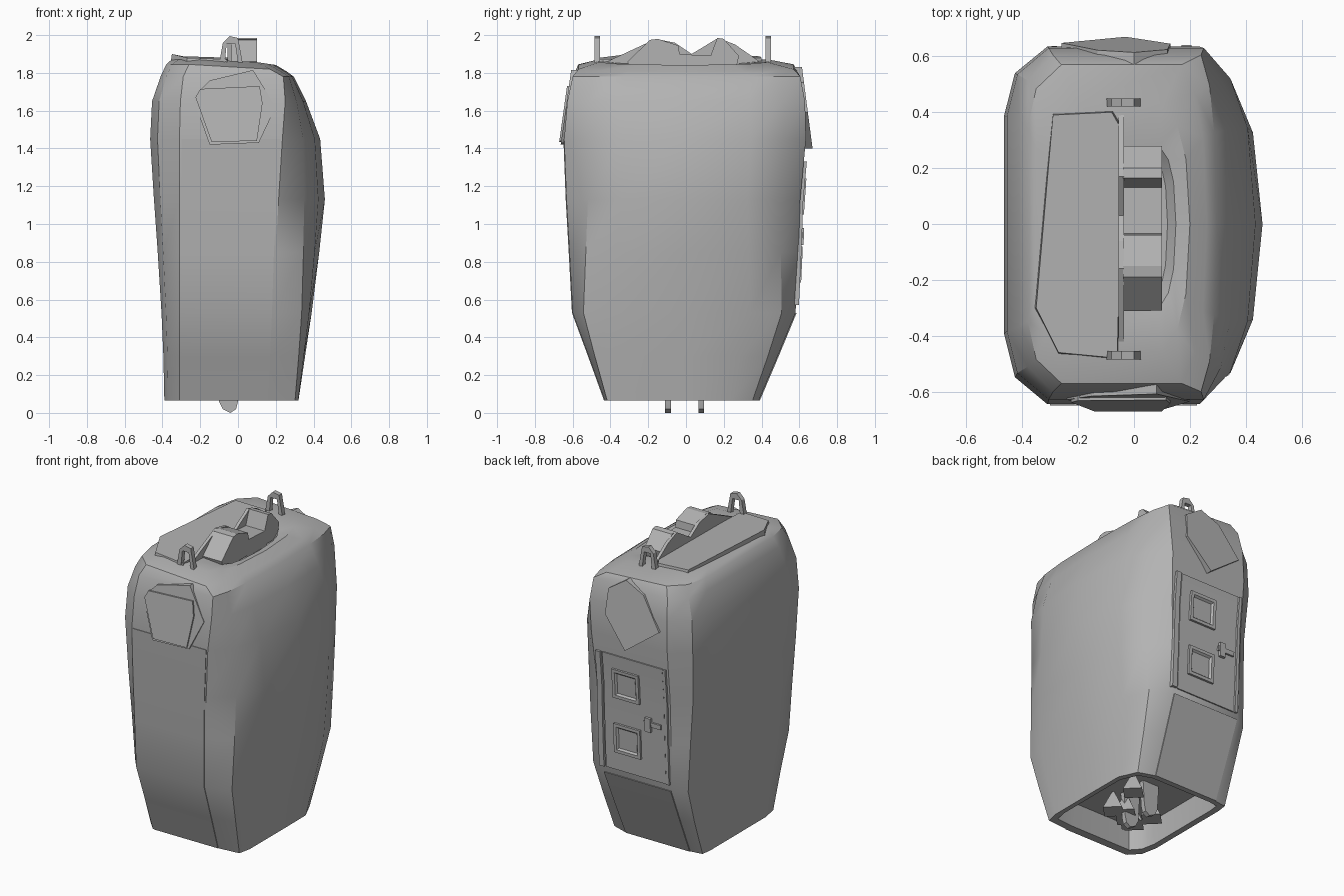
import bpy, bmesh, math, random

cube = bpy.data.objects.get("Cube")
if cube:
    bpy.data.objects.remove(cube, do_unlink=True)

grey = bpy.data.materials.new("plain_grey")
grey.use_nodes = True
COLOUR = (0.45, 0.45, 0.45, 1)
grey.diffuse_color = COLOUR
grey.node_tree.nodes["Principled BSDF"].inputs["Base Color"].default_value = COLOUR


def finish(name, bm, smooth_angle=20):
    bmesh.ops.recalc_face_normals(bm, faces=bm.faces)
    mesh = bpy.data.meshes.new(name)
    bm.to_mesh(mesh)
    bm.free()
    mesh.materials.append(grey)
    ob = bpy.data.objects.new(name, mesh)
    bpy.context.collection.objects.link(ob)
    bpy.ops.object.select_all(action='DESELECT')
    ob.select_set(True)
    bpy.context.view_layer.objects.active = ob
    bpy.ops.object.shade_smooth_by_angle(angle=math.radians(smooth_angle))


def loft(name, rings, smooth_angle=20):
    """Skin closed rings of equal length and cap both ends."""
    bm = bmesh.new()
    loops = [[bm.verts.new(p) for p in ring] for ring in rings]
    n = len(loops[0])
    for a, b in zip(loops, loops[1:]):
        for i in range(n):
            j = (i + 1) % n
            bm.faces.new((a[i], a[j], b[j], b[i]))
    bm.faces.new(loops[0])
    bm.faces.new(loops[-1])
    finish(name, bm, smooth_angle)


def plate(name, outline, y_at, thick):
    """Outline in x and z, its face lying at y_at(z)."""
    loft(name, [[(x, y_at(z), z) for x, z in outline],
                [(x, y_at(z) + thick, z) for x, z in outline]])


def block(name, profile, x0, x1):
    """Side profile in y and z, extruded along x."""
    loft(name, [[(x, y, z) for y, z in profile] for x in (x0, x1)])


# Body levels: z, left x, right x, strip left, strip right, front y, back y
LEVELS = [
    (0.065, -.39, .32, -.31, .17, -.43, .385),
    (0.30, -.395, .355, -.31, .18, -.515, .485),
    (0.53, -.405, .39, -.31, .19, -.60, .58),
    (0.85, -.425, .43, -.31, .20, -.617, .595),
    (1.13, -.445, .46, -.31, .215, -.633, .605),
    (1.45, -.465, .435, -.31, .235, -.645, .635),
    (1.65, -.455, .36, -.305, .25, -.628, .63),
    (1.78, -.41, .295, -.29, .24, -.60, .605),
    (1.845, -.38, .26, -.26, .17, -.57, .57),
]
RIM = (1.872, -.35, .2, -.2, .1, -.46, .43)
OPENING = (1.85, -.06, .15, -.04, .09, -.3, .28)
WELL = (1.79, -.05, .12, -.03, .07, -.27, .25)
BASE_RIM = (0.065, -.35, .29, -.28, .15, -.38, .355)
BASE_WELL = (0.22, -.34, .28, -.27, .15, -.37, .34)


def ring(level):
    z, xl, xr, pl, pr, yf, yb = level
    square = max(0, 1 - z / 1.13)  # corners grow squarer towards the base

    def corner(x0, x1, y, top, base):
        pts = [[a + square * (b - a) for a, b in zip(p, q)] for p, q in zip(top, base)]
        return [(x0 + f * (x1 - x0), g * y) for f, g in pts]

    right_cut, left_cut = [(.55, .82), (.86, .54)], [(.75, .85), (1, .61)]
    sharp = [(.9, .98), (1, .8)]
    pts = [(pl, yf), (pr, yf)]
    pts += corner(pr, xr, yf, right_cut, sharp)
    pts += [(xr, 0)]
    pts += corner(pr, xr, yb, right_cut, [(.65, .92), (1, .62)])[::-1]
    pts += [(pr, yb), (pl, yb)]
    pts += corner(pl, xl, yb, left_cut, sharp)
    pts += corner(pl, xl, yf, left_cut, left_cut)[::-1]
    tilt = .15 if z > 1.8 else 0  # the top falls away to one side
    return [(x, y, z - tilt * max(0, x)) for x, y in pts]


def at(z):
    for a, b in zip(LEVELS, LEVELS[1:]):
        if z <= b[0]:
            t = (z - a[0]) / (b[0] - a[0])
            return [p + t * (q - p) for p, q in zip(a, b)]
    return LEVELS[-1]


# Body shell with open wells in the top and the base
loft("body", [ring(l) for l in [BASE_WELL, BASE_RIM] + LEVELS + [RIM, OPENING, WELL]], 32)

FRONT, BACK = 5, 6


def strip(name, heights, side, raised, x0=None, x1=None):
    """Raised panel that follows the front or back of the body."""
    out = -1 if side == FRONT else 1
    rings = []
    for z in heights:
        lv = at(z)
        a = lv[3] + .01 if x0 is None else x0
        b = lv[4] - .01 if x1 is None else x1
        y0, y1 = lv[side] + out * raised, lv[side] - out * .02
        rings.append([(a, y0, z), (b, y0, z), (b, y1, z), (a, y1, z)])
    loft(name, rings)


# Front and back strips
heights = [l[0] for l in LEVELS]
strip("front_strip", heights[:6], FRONT, .004)
strip("back_lower_strip", heights[:3], BACK, .006)

# Back service panel with side rails
panel_z = [.57, .85, 1.13, 1.33]
strip("service_panel", panel_z, BACK, .008, -.27, .16)
strip("panel_rail", panel_z, BACK, .016, .17, .205)
strip("panel_edge", panel_z, BACK, .014, -.295, -.275)


# Two framed windows on the panel
def window(name, x0, x1, z0, z1):
    def rect(inset, raised):
        return [(x, at(z)[BACK] + raised, z) for x, z in (
            (x0 + inset, z0 + inset), (x1 - inset, z0 + inset),
            (x1 - inset, z1 - inset), (x0 + inset, z1 - inset))]
    loft(name, [rect(0, 0), rect(0, .022), rect(.02, .022), rect(.03, .01)])


window("lower_window", -.10, .09, .69, .88)
window("upper_window", -.10, .09, 1.05, 1.24)

# Panel latch
strip("latch_arm", [.925, .955], BACK, .02, -.25, -.13)
strip("latch_knob", [.89, .98], BACK, .026, -.18, -.14)

# Angular cover plates near the top, front and back
plate("front_cover_rim", [(-.24, 1.67), (-.15, 1.76), (.08, 1.815), (.2, 1.62), (.11, 1.43), (-.15, 1.42)],
      lambda z: -.662 + (z - 1.43) * .14, .05)
plate("front_cover", [(-.225, 1.67), (-.2, 1.715), (.115, 1.73), (.13, 1.64), (.1, 1.44), (-.14, 1.435)],
      lambda z: -.672 + (z - 1.43) * .14, .03)
plate("back_cover", [(-.03, 1.4), (.13, 1.59), (.12, 1.75), (0, 1.83), (-.13, 1.77), (-.26, 1.57)],
      lambda z: .67 - (z - 1.4) * .13, -.06)

# Tilted slab beside the top opening
loft("top_slab", [
    [(-.35, -.3, 1.9), (-.27, -.46, 1.88), (-.06, -.48, 1.872),
     (-.04, .33, 1.88), (-.08, .4, 1.88), (-.29, .39, 1.888)],
    [(-.36, -.3, 1.83), (-.27, -.47, 1.83), (-.05, -.49, 1.83),
     (-.04, .34, 1.8), (-.07, .41, 1.83), (-.29, .4, 1.83)]])

# Handle humps over the opening, joined by a thin side wall
block("front_hump", [(-.31, 1.86), (-.19, 1.975), (-.15, 1.98), (-.04, 1.945), (-.02, 1.8), (-.29, 1.8)], -.04, .1)
block("back_hump", [(.13, 1.89), (.165, 1.985), (.2, 1.98), (.28, 1.89), (.26, 1.8), (.13, 1.8)], -.04, .1)
block("hump_bridge", [(-.05, 1.79), (-.05, 1.9), (.15, 1.89), (.15, 1.79)], -.04, .1)
block("hump_wall", [(-.44, 1.85), (-.16, 1.98), (-.06, 1.96), (.03, 1.9), (.17, 1.985),
                    (.26, 1.95), (.39, 1.86), (.39, 1.8), (-.44, 1.8)], -.055, -.035)

# Lifting loops
ARCH = [(-.1, 1.85), (-.08, 1.96), (-.045, 1.995), (0, 1.985), (.025, 1.85),
        (0, 1.85), (-.015, 1.955), (-.06, 1.955), (-.07, 1.85)]
for name, y in (("front_loop", -.485), ("back_loop", .42)):
    plate(name, ARCH, lambda z, y=y: y, .03)

# Feet prongs under the base
for name, y in (("front_foot", -.11), ("back_foot", .065)):
    plate(name, [(-.11, .22), (-.1, .06), (-.08, .02), (-.04, 0), (-.01, .02), (0, .06), (.01, .22)],
          lambda z, y=y: y, .03)

# Jagged spikes inside the base well
random.seed(4)
bm = bmesh.new()
for i in range(7):
    x, y = random.uniform(-.2, .13), random.uniform(-.22, .2)
    cone = bmesh.ops.create_cone(bm, cap_ends=True, segments=4, radius1=.08,
                                 radius2=.01, depth=.13)["verts"]
    bmesh.ops.translate(bm, verts=cone, vec=(x, y, .155))
finish("base_spikes", bm)
